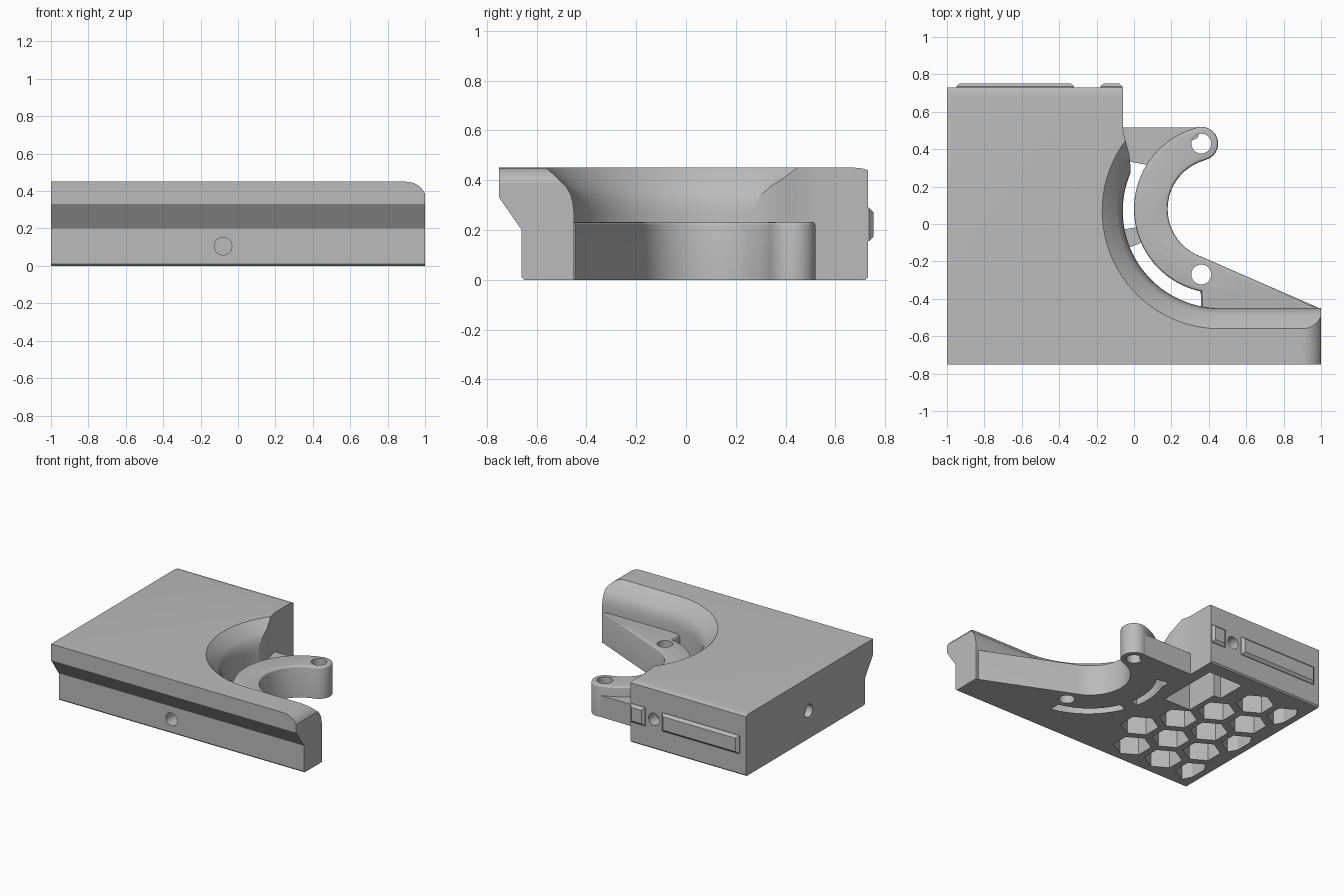
import bpy, bmesh
from math import sin, cos, radians

if "Cube" in bpy.data.objects:
    bpy.data.objects.remove(bpy.data.objects["Cube"])

grey = bpy.data.materials.new("plain grey")
grey.use_nodes = True
grey.diffuse_color = (0.5, 0.5, 0.5, 1)
grey.node_tree.nodes["Principled BSDF"].inputs["Base Color"].default_value = (0.5, 0.5, 0.5, 1)


def arc(cx, cy, r, a, b, n):
    """Points along an arc, angles in degrees."""
    angles = [radians(a + (b - a) * i / n) for i in range(n + 1)]
    return [(cx + r * cos(t), cy + r * sin(t)) for t in angles]


def circle(cx, cy, r, n=32):
    return arc(cx, cy, r, 0, 360, n)[:-1]


def loft(name, levels, axis="z", bevel=0):
    """Closed solid through equal-count outlines at successive heights along an axis."""
    place = {"x": lambda p, h: (h, p[0], p[1]),
             "y": lambda p, h: (p[0], h, p[1]),
             "z": lambda p, h: (p[0], p[1], h)}[axis]
    bm = bmesh.new()
    rings = [[bm.verts.new(place(p, h)) for p in pts] for h, pts in levels]
    n = len(rings[0])
    bm.faces.new(rings[0])
    bm.faces.new(rings[-1])
    for low, high in zip(rings, rings[1:]):
        for i in range(n):
            j = (i + 1) % n
            bm.faces.new((low[i], low[j], high[j], high[i]))
    bmesh.ops.recalc_face_normals(bm, faces=bm.faces)
    if bevel:
        top = set(rings[-1])
        edges = [e for e in bm.edges if set(e.verts) <= top]
        bmesh.ops.bevel(bm, geom=edges, offset=bevel, segments=3, profile=0.5, affect="EDGES")
    mesh = bpy.data.meshes.new(name)
    bm.to_mesh(mesh)
    bm.free()
    mesh.materials.append(grey)
    obj = bpy.data.objects.new(name, mesh)
    bpy.context.collection.objects.link(obj)
    return obj


def prism(name, pts, lo, hi, axis="z", bevel=0):
    return loft(name, [(lo, pts), (hi, pts)], axis, bevel)


def box(x0, x1, y0, y1):
    return [(x0, y0), (x1, y0), (x1, y1), (x0, y1)]


def cut(target, cutter):
    cutter.hide_render = True
    mod = target.modifiers.new("cut", "BOOLEAN")
    mod.operation, mod.solver, mod.object = "DIFFERENCE", "EXACT", cutter
    bpy.context.view_layer.objects.active = target
    bpy.ops.object.modifier_apply(modifier=mod.name)
    bpy.data.objects.remove(cutter)


def smooth(obj):
    bpy.ops.object.select_all(action="DESELECT")
    obj.select_set(True)
    bpy.context.view_layer.objects.active = obj
    bpy.ops.object.shade_smooth_by_angle(angle=radians(25))


# Main housing: side profile swept along the width
side = [(-0.65, 0), (-0.66, 0.01), (-0.66, 0.2), (-0.75, 0.33), (-0.75, 0.45),
        (0.68, 0.45), (0.71, 0.447), (0.73, 0.44), (0.73, 0.01), (0.72, 0)]
housing = prism("housing", side, -1, 1, "x")

# Round bay with flared rim, running out along the front rail
def bay(d):
    r = 0.52 + d
    return arc(0.46, 0.07, r, 90, 270, 64) + [(1.3, 0.07 - r), (1.3, 0.07 + r)]

flare = [(0, -0.1), (0, 0.27), (0.004, 0.31), (0.014, 0.345), (0.032, 0.375), (0.11, 0.45), (0.16, 0.5)]
cut(housing, loft("bay_cutter", [(z, bay(d)) for d, z in flare]))

# Open corner behind the bay
corner = [(-0.06, 1), (-0.06, 0.52), (-0.052, 0.47), (-0.038, 0.42), (-0.025, 0.37),
          (-0.02, 0.32), (-0.02, 0.25), (0.2, 0.1), (1.4, 0.1), (1.4, 1)]
cut(housing, prism("corner_cutter", corner, -0.2, 0.7))

# Rounded upper end of the rail
end = arc(0.9, 0.34, 0.11, 90, 27, 8) + [(1.1, 0.39), (1.1, 0.6), (0.9, 0.6)]
cut(housing, prism("rail_end_cutter", end, -1, 0, "y"))

# Honeycomb recesses in the underside
pitch = 0.27
for row, count in zip(range(-2, 3), (3, 3, 3, 2, 2)):
    shift = pitch / 2 if row % 2 else 0
    for k in range(count):
        x = -0.915 + shift + k * pitch
        cell = [(max(px, -0.95), py) for px, py in arc(x, 0.01 + row * 0.238, 0.127, 30, 330, 5)]
        cut(housing, prism("cell_cutter", cell, -0.1, 0.38))

# Component pocket in the underside
pocket = [(-0.36, 0.15), (-0.14, 0.15), (-0.14, 0.62), (-0.42, 0.62), (-0.42, 0.4), (-0.36, 0.4)]
cut(housing, prism("pocket_cutter", pocket, -0.1, 0.3))

# Round holes in front, back and side walls
cut(housing, prism("front_hole_cutter", circle(-0.08, 0.105, 0.047), -0.8, -0.5, "y"))
cut(housing, prism("back_hole_cutter", circle(-0.25, 0.22, 0.045), 0.64, 0.9, "y"))
cut(housing, prism("side_hole_cutter", circle(0.0, 0.205, 0.047), -1.2, -0.85, "x"))
smooth(housing)

# Crescent arm with a wedge foot along the rail
outline = (arc(0.36, 0.43, 0.09, -76, 104, 16) + arc(0.45, 0.08, 0.45, 104, 258, 48)[1:]
           + [(0.36, -0.48), (0.98, -0.48), (0.98, -0.445)]
           + arc(0.45, 0.08, 0.27, 250, 106, 36))
arm = prism("crescent_arm", outline, 0, 0.232, bevel=0.015)
for y in (0.43, -0.27):
    cut(arm, prism("pin_hole_cutter", circle(0.36, y, 0.053), -0.1, 0.4))
smooth(arm)

# Low web and bridge joining the arm to the housing
web = [(-0.08, 0.517), (0.36, 0.517), (0.34, 0.46), (0.2, 0.4), (0.1, 0.31), (-0.03, 0.335), (-0.08, 0.34)]
prism("rear_web", web, 0, 0.16)
bridge = arc(0.46, 0.07, 0.54, 191, 202, 6) + arc(0.46, 0.07, 0.43, 202, 191, 6)
prism("slot_bridge", bridge, 0, 0.16)

# Raised bevelled bars on the back wall
for name, x0, x1 in (("long_back_bar", -0.95, -0.32), ("short_back_bar", -0.18, -0.062)):
    b = 0.018
    loft(name, [(0.72, box(x0, x1, 0.155, 0.29)), (0.735, box(x0, x1, 0.155, 0.29)),
                (0.752, box(x0 + b, x1 - b, 0.155 + b, 0.29 - b))], "y")
